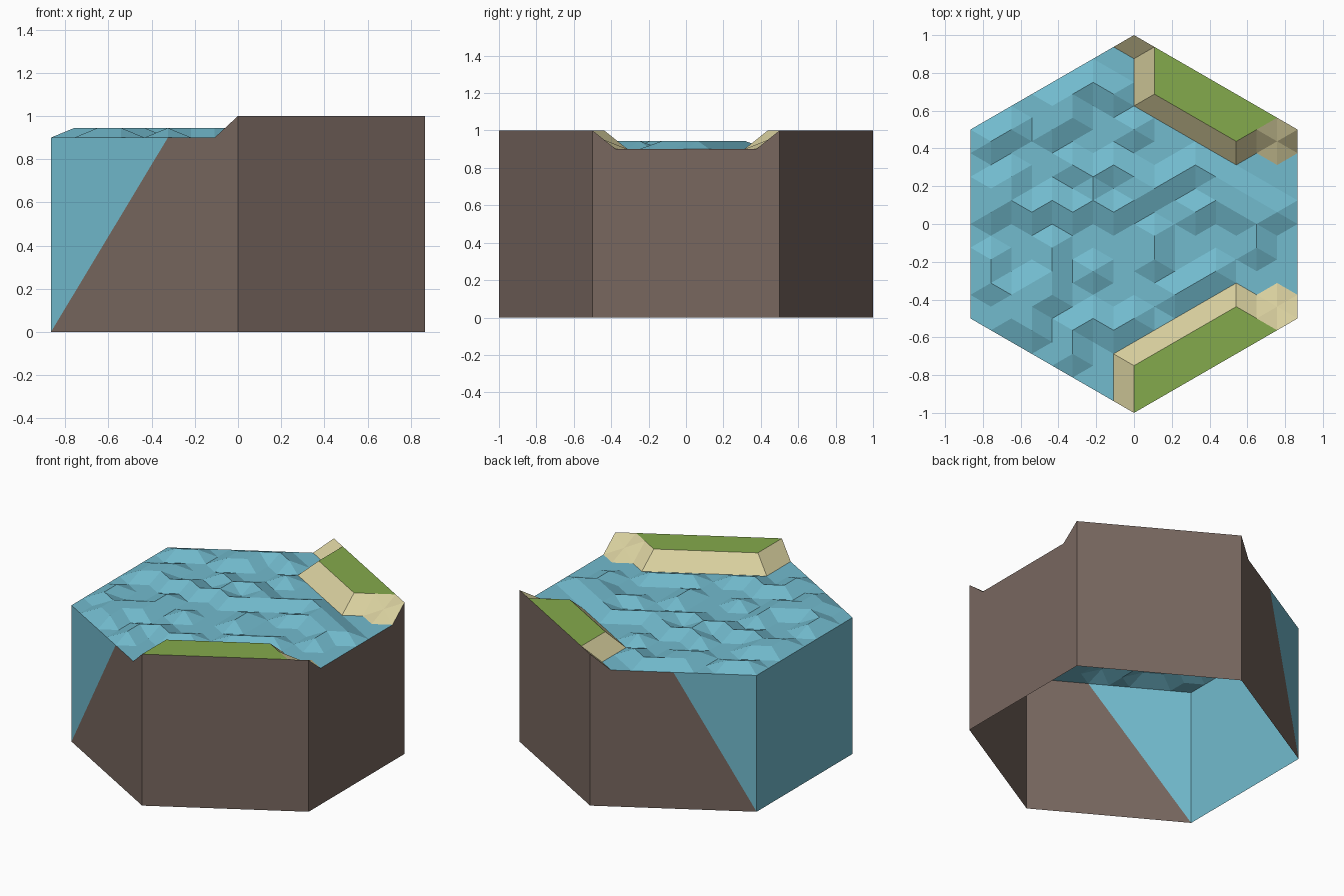
import bpy, math, random

if "Cube" in bpy.data.objects:
    bpy.data.objects.remove(bpy.data.objects["Cube"])

random.seed(11)
N = 8                                  # lattice steps per hexagon side
DX = math.sqrt(3) / 2 / N              # column spacing
LOW, WAVE, MID, HIGH = 0.90, 0.945, 0.95, 1.0


def material(name, rgb):
    mat = bpy.data.materials.new(name)
    lin = [((c / 255 + 0.055) / 1.055) ** 2.4 for c in rgb]
    mat.diffuse_color = (*lin, 1)
    mat.use_nodes = True
    mat.node_tree.nodes["Principled BSDF"].inputs["Base Color"].default_value = mat.diffuse_color
    return mat


water = material("water blue", (114, 187, 206))
sand = material("sand", (216, 207, 158))
grass = material("grass green", (132, 170, 76))
earth = material("earth brown", (120, 103, 95))


def build(name, faces, mat):
    """Make one object from faces given as lists of points."""
    index, polys = {}, []
    for f in faces:
        polys.append([index.setdefault(tuple(round(c, 5) for c in p), len(index)) for p in f])
    mesh = bpy.data.meshes.new(name)
    mesh.from_pydata(list(index), [], polys)
    mesh.materials.append(mat)
    obj = bpy.data.objects.new(name, mesh)
    bpy.context.collection.objects.link(obj)


# Height of each lattice point (column k, half-row j): banks first
bank = {}
for side in (-1, 1):
    for k in range(N + 1):
        for r in range(3):
            p = (k, side * (2 * N - k - 2 * r))
            start = 1 if side == 1 else 0
            if (k >= start and k + r <= 7) or (r == 0 and k in (0, 8)):
                bank[p] = HIGH
            elif (k, r) == (7, 1):
                bank[p] = MID

NEAR = [(0, 2), (0, -2), (1, 1), (1, -1), (-1, 1), (-1, -1)]
height = {}
for k in range(-N, N + 1):
    top = 2 * N - abs(k)
    for j in range(-top, top + 1, 2):
        rim = abs(k) == N or abs(j) == top
        shore = any((k + a, j + b) in bank for a, b in NEAR)
        calm = rim or shore or random.random() < 0.5
        height[k, j] = bank.get((k, j), LOW if calm else WAVE)


def point(p):
    return (p[0] * DX, p[1] / (2 * N), height[p])


# Top surface, sorted into water, sand slopes and flat grass
groups = {"water": [], "sand": [], "grass_front": [], "grass_back": []}
for k, j in height:
    for tri in ([(k, j), (k + 1, j - 1), (k + 1, j + 1)],
                [(k, j), (k + 1, j + 1), (k, j + 2)]):
        if not all(p in height for p in tri):
            continue
        zs = [height[p] for p in tri]
        if min(zs) == HIGH:
            key = "grass_back" if j > 0 else "grass_front"
        else:
            key = "sand" if max(zs) > WAVE else "water"
        groups[key].append([point(p) for p in tri])

build("river_surface", groups["water"], water)
build("sandy_banks", groups["sand"], sand)
build("front_grass", groups["grass_front"], grass)
build("back_grass", groups["grass_back"], grass)

# Side walls (open underneath); the river colour spills down the left end
corners = [(0, -16), (8, -8), (8, 8), (0, 16), (-8, 8), (-8, -8)]
earth_faces, water_faces = [], []
for i, a in enumerate(corners):
    b = corners[(i + 1) % 6]
    rim = [point((a[0] + (b[0] - a[0]) * s // N, a[1] + (b[1] - a[1]) * s // N))
           for s in range(N + 1)]
    a0, b0 = (*rim[0][:2], 0), (*rim[-1][:2], 0)
    if i == 3:                         # back left wall
        earth_faces.append([a0, b0] + rim[:5][::-1])
        water_faces.append([b0] + rim[4:][::-1])
    elif i == 5:                       # front left wall
        earth_faces.append([a0, b0] + rim[5:][::-1])
        water_faces.append([a0] + rim[:6][::-1])
    else:
        (water_faces if i == 4 else earth_faces).append([a0, b0] + rim[::-1])

build("earth_walls", earth_faces, earth)
build("water_walls", water_faces, water)
